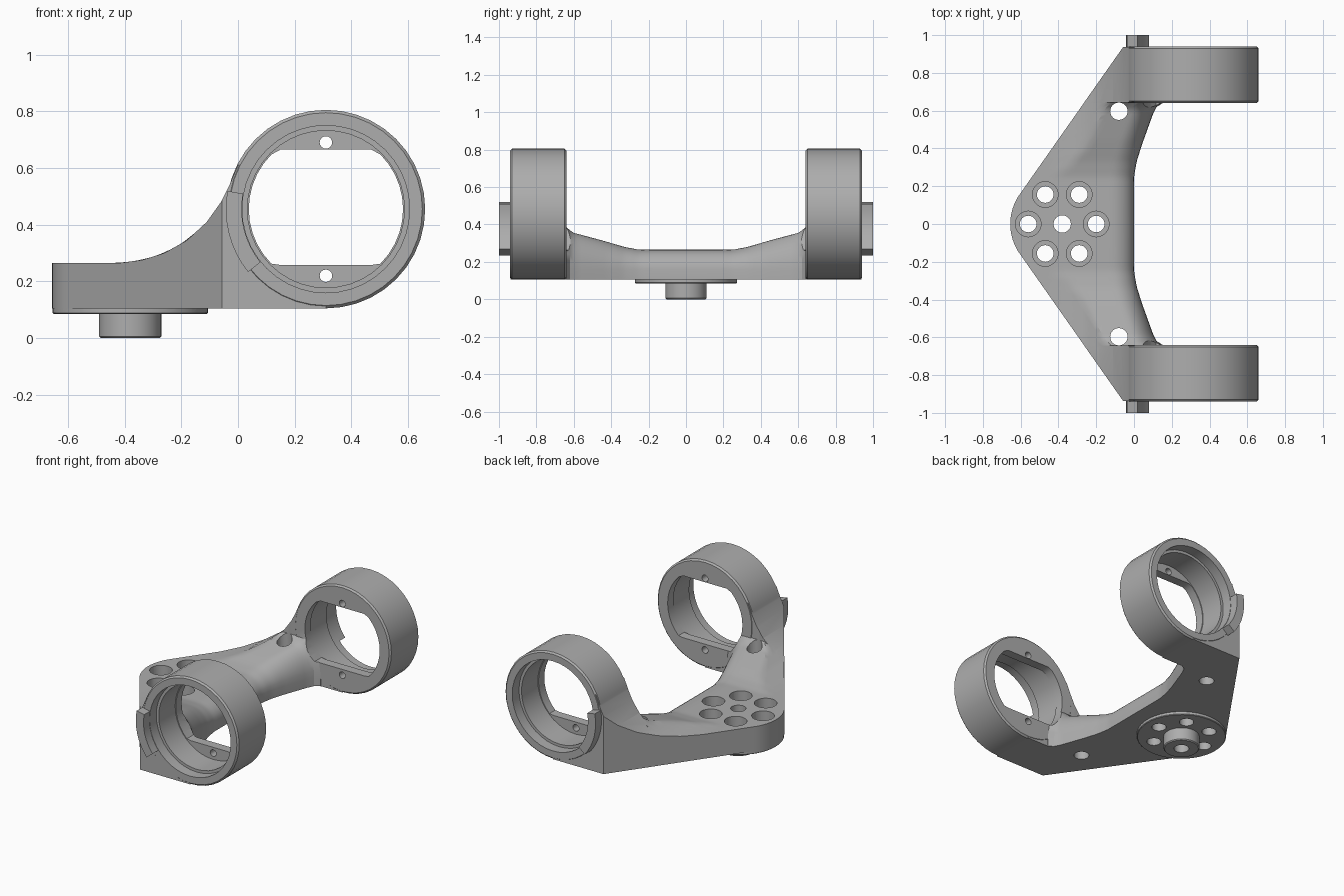
import bpy, bmesh, math
from mathutils import Matrix, Vector

if "Cube" in bpy.data.objects:
    bpy.data.objects.remove(bpy.data.objects["Cube"])

grey = bpy.data.materials.new("plain grey")
grey.use_nodes = True
grey.diffuse_color = (0.42, 0.42, 0.42, 1)
grey.node_tree.nodes["Principled BSDF"].inputs["Base Color"].default_value = grey.diffuse_color

RX, RZ, R = 0.31, 0.455, 0.35      # ring centre and radius
HX, FR = -0.38, 0.275              # hub centre and flange radius
BOTTOM = 0.105
NX, NY = -0.818, 0.575             # normal of the slanted outer wall


def make(name, bm):
    bmesh.ops.recalc_face_normals(bm, faces=bm.faces)
    me = bpy.data.meshes.new(name)
    bm.to_mesh(me)
    bm.free()
    me.materials.append(grey)
    ob = bpy.data.objects.new(name, me)
    bpy.context.collection.objects.link(ob)
    return ob


def cylinder(name, c, r, lo, hi, axis="Z", chamfer=0, seg=40):
    """Cylinder along Z at (x, y), or along Y at (x, z)."""
    bm = bmesh.new()
    mid = (lo + hi) / 2
    m = Matrix.Translation((c[0], c[1], mid) if axis == "Z" else (c[0], mid, c[1]))
    if axis == "Y":
        m = m @ Matrix.Rotation(math.pi / 2, 4, "X")
    bmesh.ops.create_cone(bm, cap_ends=True, segments=seg, radius1=r, radius2=r,
                          depth=abs(hi - lo), matrix=m)
    if chamfer:
        rims = [e for e in bm.edges if e.calc_face_angle() > 1]
        bmesh.ops.bevel(bm, geom=rims, offset=chamfer, segments=1, affect="EDGES")
    return make(name, bm)


def prism(name, pts, lo, hi, clip=0):
    """Extrude an (x, z) outline along y, optionally trimmed by the slanted wall."""
    bm = bmesh.new()
    f = bm.faces.new([bm.verts.new((x, lo, z)) for x, z in pts])
    ext = bmesh.ops.extrude_face_region(bm, geom=[f])["geom"]
    bmesh.ops.translate(bm, vec=(0, hi - lo, 0),
                        verts=[v for v in ext if isinstance(v, bmesh.types.BMVert)])
    if clip:
        n = Vector((NX, NY * clip, 0))
        p = Vector((HX, 0, 0)) + n * FR
        cut = bmesh.ops.bisect_plane(bm, geom=bm.verts[:] + bm.edges[:] + bm.faces[:],
                                     plane_co=p, plane_no=n, clear_outer=True)["geom_cut"]
        bmesh.ops.edgeloop_fill(bm, edges=[e for e in cut if isinstance(e, bmesh.types.BMEdge)])
    return make(name, bm)


def boolean(ob, tool, op):
    mod = ob.modifiers.new("bool", "BOOLEAN")
    mod.operation, mod.solver, mod.object = op, "EXACT", tool
    dg = bpy.context.evaluated_depsgraph_get()
    me = bpy.data.meshes.new_from_object(ob.evaluated_get(dg))
    ob.modifiers.clear()
    ob.data = me
    bpy.data.objects.remove(tool)


def interp(table, v):
    for (a, p), (b, q) in zip(table, table[1:]):
        if v <= b:
            return p + (q - p) * max(0, (v - a) / (b - a))
    return table[-1][1]


def arc(r, a0, a1, n):
    return [(RX + r * math.cos(math.radians(a0 + (a1 - a0) * i / n)),
             RZ + r * math.sin(math.radians(a0 + (a1 - a0) * i / n))) for i in range(n + 1)]


# Shared curves: side sweep up to the ring, neck height and neck inner edge
sweep = [(-0.66, .265), (-.42, .265), (-.34, .275), (-.26, .3), (-.18, .345),
         (-.11, .41), (-.06, .48), (-.03, .54), (0, .61)]
cap = [(0, .265), (.25, .265), (.33, .28), (.45, .315), (.6, .355), (.63, .375), (.66, .41)]
inner = [(0, 0), (.25, 0), (.33, .014), (.42, .042), (.58, .1), (.62, .12), (.645, .16), (.66, .16)]


def outer_x(y):
    y = abs(y)
    if y < FR * NY:
        return HX - math.sqrt(FR * FR - y * y)
    return HX + FR * NX + (y - FR * NY) * NY / -NX + 0.0005


# Neck plate: lofted sections along y with a rounded inner shoulder
bm = bmesh.new()
rows, NS, NT = [], 66, 22
for i in range(NS + 1):
    y = -0.66 + 1.32 * i / NS
    xo, xi, top = outer_x(y), interp(inner, abs(y)), interp(cap, abs(y))
    row = [bm.verts.new((xi, y, BOTTOM)), bm.verts.new((xo, y, BOTTOM))]
    for j in range(NT + 1):
        t = j / NT
        x = xo + (xi - xo) * (1 - (1 - t) ** 1.6)
        u = min(1, (xi - x) / 0.12)
        z = min(interp(sweep, x), top)
        z = 0.16 + (z - 0.16) * math.sqrt(max(0, 1 - (1 - u) ** 2))
        row.append(bm.verts.new((x, y, z)))
    rows.append(row)
for a, b in zip(rows, rows[1:]):
    for j in range(len(a)):
        k = (j + 1) % len(a)
        bm.faces.new((a[j], a[k], b[k], b[j]))
bm.faces.new(rows[0])
bm.faces.new(rows[-1])
body = make("bracket_body", bm)

# Hub flange and boss under the plate
boolean(body, cylinder("flange", (HX, 0), FR - .001, .085, .125, chamfer=.004, seg=48), "UNION")
boolean(body, cylinder("boss", (HX, 0), .11, 0, .12, chamfer=.006), "UNION")

# Rings with their feet, one on each side
foot = [(-0.6, BOTTOM), (RX, BOTTOM), (RX, .6)] + [(x, z) for x, z in reversed(sweep[1:])] + [(-0.6, .265)]
for s in (1, -1):
    boolean(body, prism("foot", foot, s * .642, s * .938, s), "UNION")
    boolean(body, cylinder("ring", (RX, RZ), R, s * .64, s * .94, "Y", .01), "UNION")

# Ring bores: stepped bore, flat-sided opening in the inner web, two screw holes
for s in (1, -1):
    boolean(body, cylinder("lip", (RX, RZ), .295, s * .87, s * .96, "Y"), "DIFFERENCE")
    boolean(body, cylinder("bore", (RX, RZ), .277, s * .7, s * .9, "Y"), "DIFFERENCE")
    window = [(x, min(.665, max(.258, z))) for x, z in arc(.272, 0, 351, 39)]
    window = [p for i, p in enumerate(window) if .258 < p[1] < .665
              or not (window[i - 1][1] == p[1] == window[(i + 1) % 40][1])]
    boolean(body, prism("opening", window, s * .58, s * .8), "DIFFERENCE")
    for dz in (-.235, .235):
        boolean(body, cylinder("screw", (RX, RZ + dz), .022, s * .6, s * .8, "Y", seg=16), "DIFFERENCE")
    # Cable hole through the shoulder
    boolean(body, cylinder("cable", (-.08, s * .597), .046, 0, .6, seg=24), "DIFFERENCE")

# Hub holes: plain centre, six counterbored around it
boolean(body, cylinder("centre", (HX, 0), .046, -.1, .5, seg=24), "DIFFERENCE")
for k in range(6):
    a = k * math.pi / 3
    c = (HX + .18 * math.cos(a), .18 * math.sin(a))
    boolean(body, cylinder("bolt", c, .044, 0, .5, seg=24), "DIFFERENCE")
    boolean(body, cylinder("counterbore", c, .068, .16, .5, seg=24), "DIFFERENCE")

# Curved stop lugs on the outer ring faces
lug = arc(.353, 169.5, 219, 8) + arc(.297, 219, 169.5, 8)
lugs = [prism(side + "_stop_lug", lug, s * .93, s)
        for side, s in (("back", 1), ("front", -1))]

bpy.ops.object.select_all(action="DESELECT")
for ob in [body] + lugs:
    ob.select_set(True)
bpy.context.view_layer.objects.active = body
bpy.ops.object.shade_smooth_by_angle(angle=math.radians(30))
